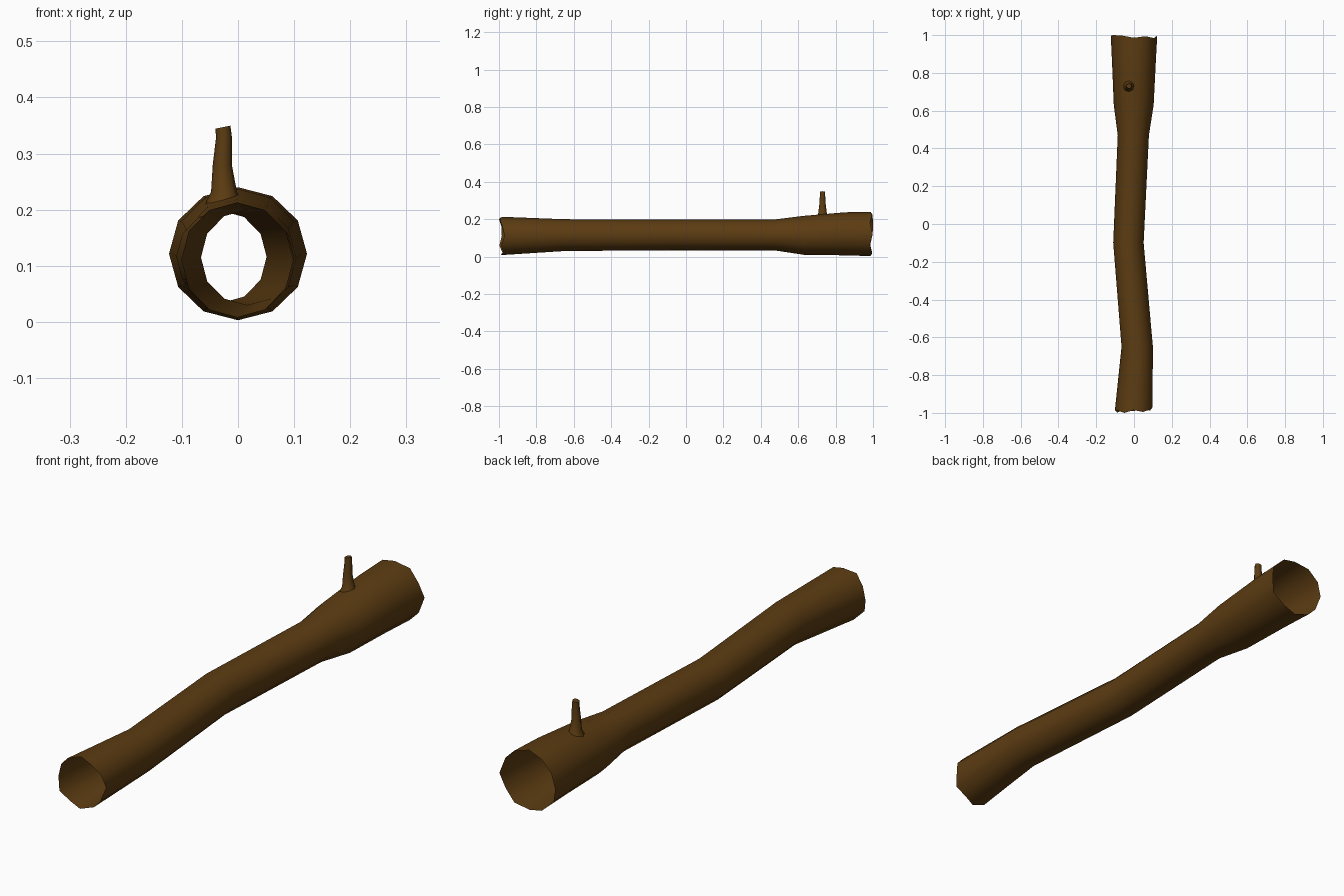
import bpy, bmesh, math

if "Cube" in bpy.data.objects:
    bpy.data.objects.remove(bpy.data.objects["Cube"])

SIDES = 12
bark = bpy.data.materials.new("bark brown")
bark.diffuse_color = (0.107, 0.045, 0.006, 1)
bark.use_nodes = True
bark.node_tree.nodes["Principled BSDF"].inputs["Base Color"].default_value = bark.diffuse_color


def loft(name, rings, cap_end=False):
    """Skin a list of vertex rings into one smooth tube."""
    bm = bmesh.new()
    loops = [[bm.verts.new(p) for p in ring] for ring in rings]
    for a, b in zip(loops, loops[1:]):
        n = len(a)
        for i in range(n):
            j = (i + 1) % n
            bm.faces.new((a[i], a[j], b[j], b[i]))
    if cap_end:
        bm.faces.new(loops[-1])
    mesh = bpy.data.meshes.new(name)
    bm.to_mesh(mesh)
    bm.free()
    mesh.materials.append(bark)
    obj = bpy.data.objects.new(name, mesh)
    bpy.context.collection.objects.link(obj)
    bpy.context.view_layer.objects.active = obj
    obj.select_set(True)
    bpy.ops.object.shade_smooth_by_angle(angle=math.radians(50))
    obj.select_set(False)
    return obj


# Hollow log: y, left, right, bottom, top of each ring
sections = [
    (-0.985, -0.101, 0.098, 0.008, 0.213),
    (-0.65, -0.066, 0.100, 0.030, 0.200),
    (-0.10, -0.110, 0.051, 0.034, 0.198),
    (0.47, -0.086, 0.079, 0.034, 0.198),
    (0.63, -0.107, 0.104, 0.010, 0.218),
    (0.85, -0.116, 0.115, 0.007, 0.237),
    (0.99, -0.123, 0.123, 0.003, 0.240),
]
# Broken, jagged ends
front_chips = [0.015, 0.003, -0.01, 0.0, -0.015, -0.002, 0.0, -0.013, 0.004, -0.006, 0.01, -0.004]
back_chips = [0.008, -0.006, 0.004, -0.004, 0.007, 0.01, 0.008, -0.005, 0.006, -0.004, 0.003, -0.006]

rings = []
for k, (y, left, right, low, high) in enumerate(sections):
    ring = []
    for i in range(SIDES):
        a = 2 * math.pi * i / SIDES
        dy = front_chips[i] if k == 0 else back_chips[i] if k == len(sections) - 1 else 0
        ring.append(((left + right) / 2 + (right - left) / 2 * math.cos(a), y + dy,
                     (low + high) / 2 + (high - low) / 2 * math.sin(a)))
    rings.append(ring)
loft("hollow_log", rings)

# Broken twig with a flared foot: x, z, radius, tilt
twig = [(-0.025, 0.205, 0.036, 0), (-0.025, 0.232, 0.023, 0), (-0.028, 0.28, 0.017, 0),
        (-0.025, 0.33, 0.014, 0), (-0.027, 0.347, 0.0135, 0.2)]
loft("twig", [[(x + r * math.cos(t), 0.73 + r * math.sin(t), z + tilt * r * math.cos(t))
               for t in (2 * math.pi * i / 8 for i in range(8))]
              for x, z, r, tilt in twig], cap_end=True)
